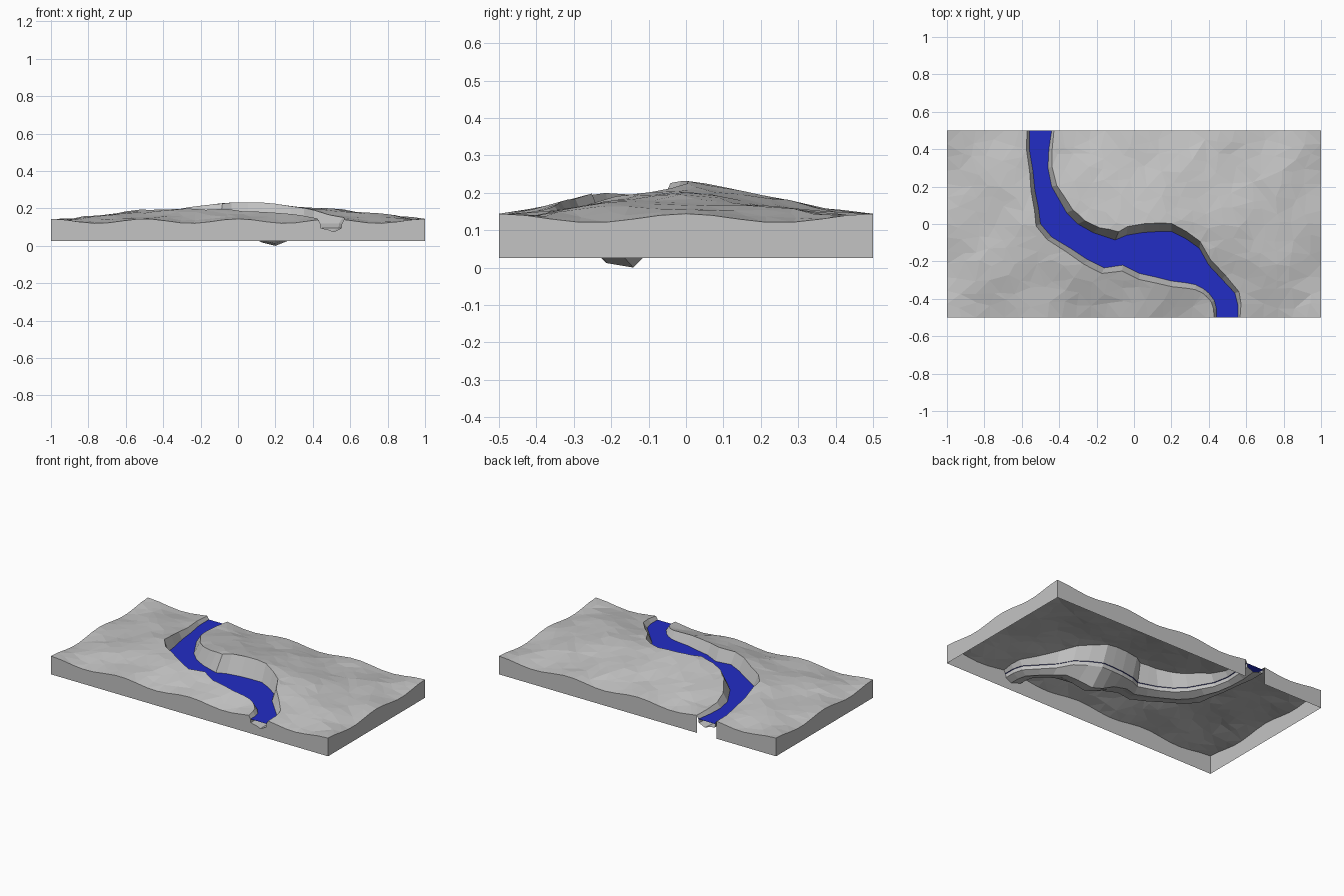
import bpy
import bmesh
import math
import random
from mathutils import Vector
from mathutils.geometry import delaunay_2d_cdt

random.seed(4)
cube = bpy.data.objects.get("Cube")
if cube:
    bpy.data.objects.remove(cube, do_unlink=True)

BASE = 0.025
WATERLINE = 0.12
HALF_X, HALF_Y = 1.0, 0.5


def make_material(name, colour):
    mat = bpy.data.materials.new(name)
    mat.use_nodes = True
    mat.diffuse_color = (*colour, 1)
    mat.node_tree.nodes["Principled BSDF"].inputs["Base Color"].default_value = (*colour, 1)
    return mat


def finish(bm, name, mat):
    """Point the surface upwards and link it as an object."""
    bmesh.ops.recalc_face_normals(bm, faces=bm.faces)
    bm.normal_update()
    if sum(f.normal.z * f.calc_area() for f in bm.faces) < 0:
        bmesh.ops.reverse_faces(bm, faces=bm.faces)
    mesh = bpy.data.meshes.new(name)
    bm.to_mesh(mesh)
    bm.free()
    mesh.materials.append(mat)
    obj = bpy.data.objects.new(name, mesh)
    bpy.context.collection.objects.link(obj)
    return obj


def drop_skirt(bm, edges):
    """Extrude edges straight down to the base level."""
    result = bmesh.ops.extrude_edge_only(bm, edges=edges)
    for item in result["geom"]:
        if isinstance(item, bmesh.types.BMVert):
            item.co.z = BASE


def interpolate(table, t):
    for (a, va), (b, vb) in zip(table, table[1:]):
        if t <= b:
            return va + (vb - va) * max(0, (t - a) / (b - a))
    return table[-1][1]


# Hill profiles along the length and across the width
HILL_X = [(-1, 0), (-.6, .5), (-.2, .85), (-.05, 1), (.15, 1), (.4, .7), (.8, .4), (1, 0)]
HILL_Y = [(-.5, 0), (-.4, .25), (-.2, .85), (0, 1), (.2, .62), (.4, .18), (.5, 0)]


def ground_height(x, y):
    hill = interpolate(HILL_X, x) * interpolate(HILL_Y, y)
    ripple = math.cos(4 * math.pi * x) * math.cos(4 * math.pi * y)
    return 0.132 + 0.1 * hill + 0.012 * ripple * (1 - hill)


# River banks, paired from the back edge to the front edge
WEST = [(-.56, .5), (-.56, .4), (-.54, .28), (-.53, .18), (-.51, .08), (-.5, 0), (-.44, -.07),
        (-.34, -.13), (-.25, -.19), (-.16, -.235), (-.06, -.22), (.03, -.265), (.12, -.285),
        (.2, -.305), (.28, -.315), (.33, -.325), (.37, -.345), (.4, -.37), (.43, -.41),
        (.44, -.45), (.44, -.5)]
EAST = [(-.44, .5), (-.455, .4), (-.46, .3), (-.44, .2), (-.4, .13), (-.36, .06), (-.3, 0),
        (-.22, -.045), (-.16, -.065), (-.1, -.085), (-.04, -.06), (.05, -.045), (.13, -.04),
        (.2, -.04), (.28, -.08), (.35, -.13), (.4, -.22), (.47, -.295), (.54, -.37),
        (.555, -.43), (.555, -.5)]
WEST = [Vector(p) for p in WEST]
EAST = [Vector(p) for p in EAST]
LAST = len(WEST) - 1


def widen(own, other, spread):
    """Push a bank outwards, more in the middle of the river than at its ends."""
    return [p + (p - q).normalized() * (0.012 + spread * math.sin(math.pi * i / LAST))
            for i, (p, q) in enumerate(zip(own, other))]


west_rim = widen(WEST, EAST, 0.02)
east_rim = widen(EAST, WEST, 0.035)
channel = west_rim + east_rim[::-1]


def in_channel(p):
    inside = False
    for a, b in zip(channel, channel[1:] + channel[:1]):
        if (a.y > p.y) != (b.y > p.y):
            if p.x < a.x + (b.x - a.x) * (p.y - a.y) / (b.y - a.y):
                inside = not inside
    return inside


def surface_point(p):
    return Vector((p.x, p.y, ground_height(p.x, p.y)))


grey = make_material("stone grey", (0.55, 0.55, 0.55))
blue = make_material("water blue", (0.016, 0.026, 0.56))

# Ground: irregular triangles around the river cut
points = list(channel)
COLS, ROWS = 26, 14
for i in range(COLS + 1):
    for j in range(ROWS + 1):
        x = -HALF_X + 2 * HALF_X * i / COLS
        y = -HALF_Y + 2 * HALF_Y * j / ROWS
        if 0 < i < COLS and 0 < j < ROWS:
            x += random.uniform(-.025, .025)
            y += random.uniform(-.025, .025)
        p = Vector((x, y))
        if not in_channel(p) and min((p - q).length for q in channel) > 0.035:
            points.append(p)
count = len(channel)
rim_edges = [(i, (i + 1) % count) for i in range(count)]
flat, _, triangles, *_ = delaunay_2d_cdt(points, rim_edges, [], 0, 1e-5)

bm = bmesh.new()
verts = []
for p in flat:
    co = surface_point(p)
    on_rim = min((p - q).length for q in channel) < 1e-4
    if not on_rim and abs(p.x) < HALF_X - .01 and abs(p.y) < HALF_Y - .01:
        co.z += random.uniform(-.003, .003)
    verts.append(bm.verts.new(co))
for tri in triangles:
    centre = sum((flat[i] for i in tri), Vector((0, 0))) / len(tri)
    if not in_channel(centre):
        bm.faces.new([verts[i] for i in tri])
bmesh.ops.delete(bm, geom=[v for v in bm.verts if not v.link_faces], context='VERTS')


def on_border(edge):
    a, b = (v.co for v in edge.verts)
    return edge.is_boundary and any(
        abs(abs(a[k]) - half) < 1e-4 and abs(a[k] - b[k]) < 1e-4
        for k, half in ((0, HALF_X), (1, HALF_Y)))


# Outer walls
drop_skirt(bm, [e for e in bm.edges if on_border(e)])
finish(bm, "ground", grey)

# Riverbed: a lofted trough with a deep pool
bm = bmesh.new()
rows = []
for w, e, wr, er in zip(WEST, EAST, west_rim, east_rim):
    mid = w.lerp(e, 0.5)
    bed = max(0, 0.075 - 0.076 * math.exp(-((mid.x - .19) / .12) ** 2))
    profile = [(0, WATERLINE), (.02, .095), (.35, bed + .012), (.62, bed),
               (.98, .095), (1, WATERLINE)]
    section = [surface_point(wr)]
    section += [w.lerp(e, t).to_3d() + Vector((0, 0, z)) for t, z in profile]
    section.append(surface_point(er))
    rows.append([bm.verts.new(co) for co in section])
for a, b in zip(rows, rows[1:]):
    for k in range(len(a) - 1):
        bm.faces.new((a[k], a[k + 1], b[k + 1], b[k]))
# Front sill below the river mouth
mouth = [bm.edges.get((rows[-1][k], rows[-1][k + 1])) for k in range(len(rows[-1]) - 1)]
drop_skirt(bm, mouth)
finish(bm, "riverbed", grey)

# Water sheet, tucked slightly into the banks
bm = bmesh.new()
rows = []
for w, e in zip(WEST, EAST):
    out = (w - e).normalized() * 0.006
    rows.append([bm.verts.new((p.x, p.y, WATERLINE - .002)) for p in (w + out, e - out)])
for a, b in zip(rows, rows[1:]):
    bm.faces.new((a[0], a[1], b[1], b[0]))
finish(bm, "river_water", blue)
